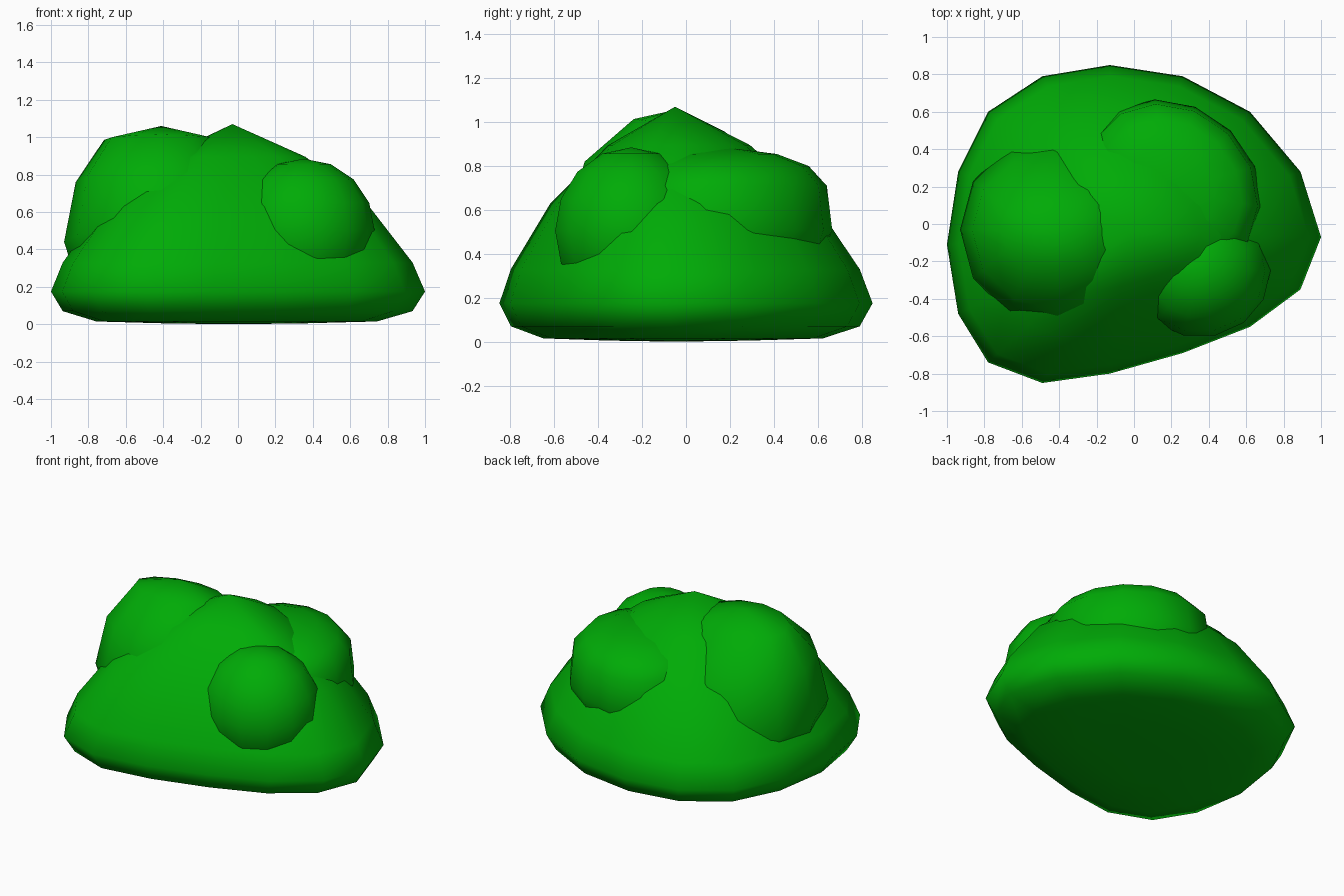
import bpy, bmesh
from math import sin, cos, pi, radians

if "Cube" in bpy.data.objects:
    bpy.data.objects.remove(bpy.data.objects["Cube"])

green = bpy.data.materials.new("leaf_green")
green.diffuse_color = (0.0, 0.41, 0.002, 1)
green.use_nodes = True
green.node_tree.nodes["Principled BSDF"].inputs["Base Color"].default_value = green.diffuse_color


def build(name, loops, bottom, top):
    """Skin a stack of rings, close both ends with a tip, shade smooth."""
    bm = bmesh.new()
    rows = [[bm.verts.new(p) for p in loop] for loop in loops]
    n = len(rows[0])
    for a, b in zip(rows, rows[1:]):
        for i in range(n):
            j = (i + 1) % n
            bm.faces.new((a[i], a[j], b[j], b[i]))
    for row, tip in ((rows[0], bottom), (rows[-1], top)):
        v = bm.verts.new(tip)
        for i in range(n):
            bm.faces.new((row[i], row[(i + 1) % n], v))
    bmesh.ops.recalc_face_normals(bm, faces=bm.faces[:])
    for f in bm.faces:
        f.smooth = True
    me = bpy.data.meshes.new(name)
    bm.to_mesh(me)
    bm.free()
    me.materials.append(green)
    ob = bpy.data.objects.new(name, me)
    bpy.context.collection.objects.link(ob)


# Main mound: an irregular footprint scaled ring by ring up to a peak
footprint = [(1.00, -0.07), (0.89, 0.28), (0.62, 0.60), (0.26, 0.79),
             (-0.13, 0.85), (-0.49, 0.79), (-0.78, 0.60), (-0.94, 0.28),
             (-1.00, -0.11), (-0.94, -0.48), (-0.78, -0.74), (-0.49, -0.85),
             (-0.13, -0.80), (0.26, -0.69), (0.62, -0.55), (0.89, -0.35)]
rings = [(0.38, 0.005), (0.75, 0.015), (0.935, 0.07), (1.0, 0.175),
         (0.935, 0.33), (0.71, 0.63), (0.38, 0.895)]
cx, cy = -0.03, -0.05
build("bush_mound",
      [[(cx + (x - cx) * s, cy + (y - cy) * s, z) for x, y in footprint]
       for s, z in rings], (cx, cy, 0), (cx, cy, 1.07))


# Leaf clumps pushed into the mound: rings are (x scale, y scale, height)
def clump(name, centre, radii, rings, ends, turn=0, lean=0, n=14):
    x0, y0 = centre
    ct, st = cos(radians(turn)), sin(radians(turn))
    loops = []
    for sx, sy, z in rings:
        loop = []
        for i in range(n):
            a = 2 * pi * i / n
            u, v = radii[0] * sx * cos(a), radii[1] * sy * sin(a)
            y = u * st + v * ct
            loop.append((x0 + u * ct - v * st, y0 + y, z - lean * y))
        loops.append(loop)
    build(name, loops, (x0, y0, ends[0]), (x0, y0, ends[1]))


clump("left_clump", (-0.41, -0.03), (0.52, 0.52),
      [(0.6, 0.6, 0.16), (0.9, 0.9, 0.28), (1, 1, 0.44),
       (0.88, 0.83, 0.76), (0.59, 0.40, 0.985)],
      (0.12, 1.06), lean=0.14, n=12)

clump("back_right_clump", (0.20, 0.18), (0.45, 0.52),
      [(0.6, 0.6, 0.27), (0.9, 0.9, 0.36), (1, 1, 0.51),
       (0.95, 0.95, 0.71), (0.78, 0.78, 0.80), (0.48, 0.48, 0.855)],
      (0.24, 0.885), turn=45)

rows = [(sin(pi * k / 8), sin(pi * k / 8), 0.505 - 0.38 * cos(pi * k / 8))
        for k in range(1, 8)]
clump("front_right_clump", (0.35, -0.25), (0.38, 0.355), rows, (0.125, 0.885))
